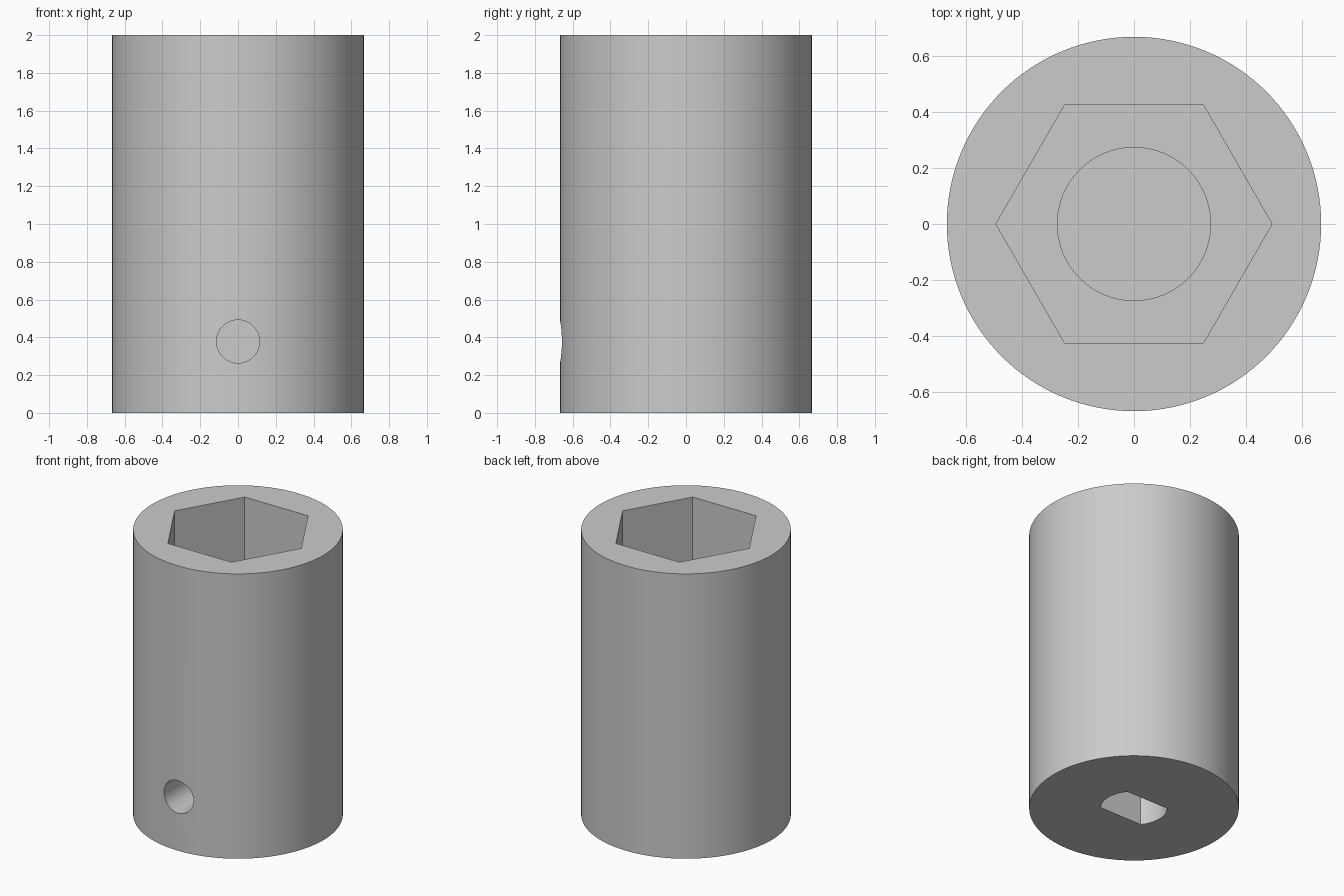
import bpy, bmesh
from math import sin, cos, pi, tau, asin
from mathutils import Matrix, Vector

cube = bpy.data.objects.get("Cube")
if cube:
    bpy.data.objects.remove(cube, do_unlink=True)

grey = bpy.data.materials.new("plain grey")
grey.use_nodes = True
colour = (0.6, 0.6, 0.6, 1)
grey.diffuse_color = colour
grey.node_tree.nodes["Principled BSDF"].inputs["Base Color"].default_value = colour


def ring(radius, sides):
    return [(radius * cos(tau * i / sides), radius * sin(tau * i / sides)) for i in range(sides)]


def prism(name, outline, low, high, matrix=Matrix()):
    """Closed solid made by extruding an outline along z."""
    bm = bmesh.new()
    base = bm.faces.new([bm.verts.new((x, y, low)) for x, y in outline])
    result = bmesh.ops.extrude_face_region(bm, geom=[base])
    top = [v for v in result["geom"] if isinstance(v, bmesh.types.BMVert)]
    bmesh.ops.translate(bm, verts=top, vec=Vector((0, 0, high - low)))
    bmesh.ops.recalc_face_normals(bm, faces=bm.faces)
    bm.transform(matrix)
    mesh = bpy.data.meshes.new(name)
    bm.to_mesh(mesh)
    bm.free()
    mesh.materials.append(grey)
    obj = bpy.data.objects.new(name, mesh)
    bpy.context.collection.objects.link(obj)
    return obj


# Round coupler body
body = prism("coupler_body", ring(0.667, 128), 0, 2)

# Shaft slot outline: a circle with two flats facing front and back
slot_radius, flat = 0.212, 0.132
half_angle = asin(flat / slot_radius)
steps = 16
slot = []
for start in (-half_angle, pi - half_angle):
    for i in range(steps + 1):
        a = start + 2 * half_angle * i / steps
        slot.append((slot_radius * cos(a), slot_radius * sin(a)))

# Set screw hole runs in from the front to the shaft slot
to_front = Matrix.Translation((0, 0, 0.378)) @ Matrix.Rotation(pi / 2, 4, "X")

cutters = [
    prism("hex_socket_cutter", ring(0.492, 6), 1.0, 2.1),
    prism("round_recess_cutter", ring(0.273, 64), 0.85, 1.05),
    prism("shaft_slot_cutter", slot, -0.1, 0.75),
    prism("set_screw_cutter", ring(0.114, 48), 0.02, 0.8, to_front),
]

# Cut every hole, then discard the cutters
bpy.ops.object.select_all(action="DESELECT")
bpy.context.view_layer.objects.active = body
body.select_set(True)
for cutter in cutters:
    cutter.hide_render = True
    cut = body.modifiers.new(cutter.name, "BOOLEAN")
    cut.operation = "DIFFERENCE"
    cut.solver = "EXACT"
    cut.object = cutter
    bpy.ops.object.modifier_apply(modifier=cut.name)
    bpy.data.objects.remove(cutter, do_unlink=True)

bpy.ops.object.shade_smooth_by_angle(angle=pi / 6)
